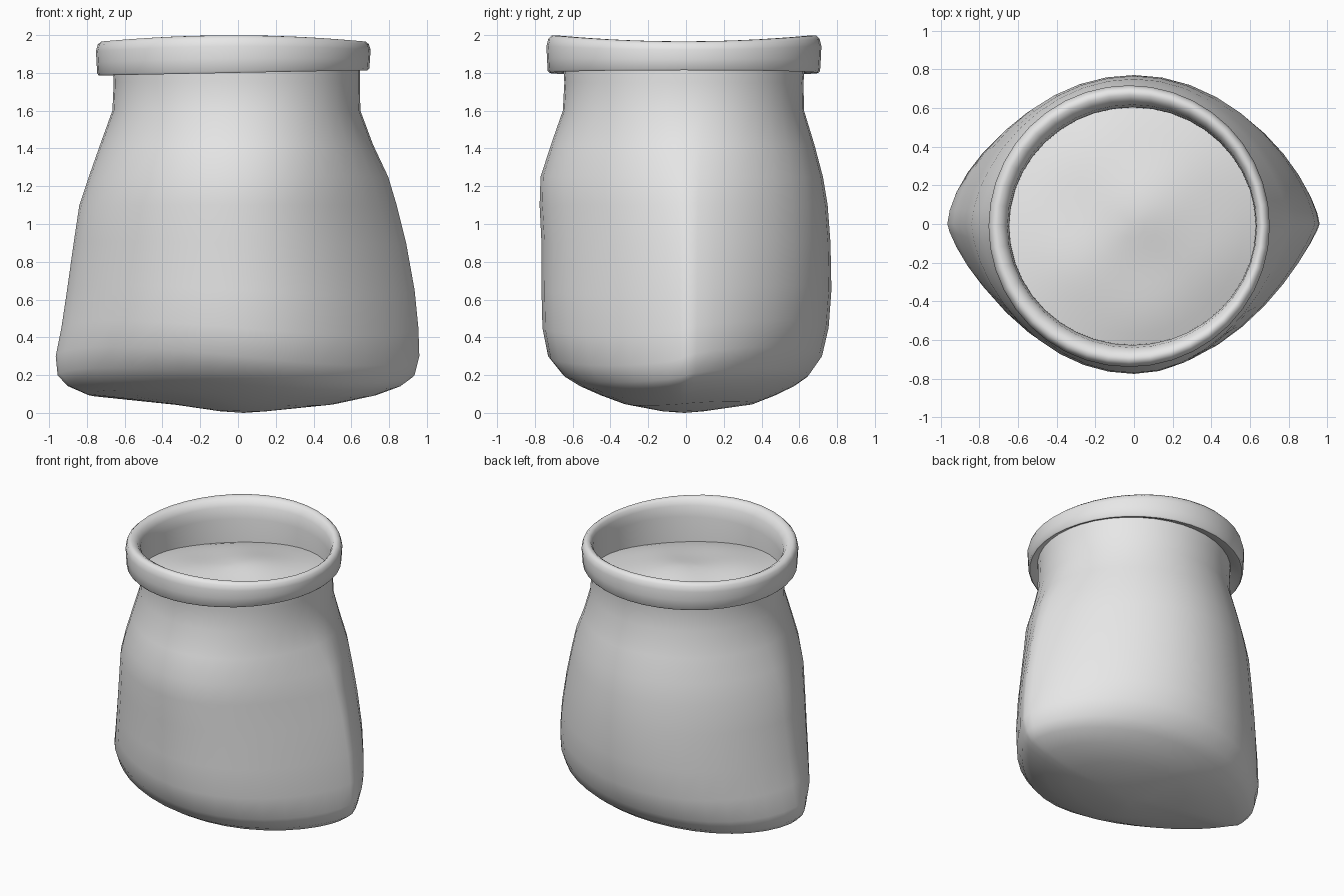
import bpy, bmesh, math

SEGMENTS = 40

old = bpy.data.objects.get("Cube")
if old:
    bpy.data.objects.remove(old, do_unlink=True)

cloth = bpy.data.materials.new("plain grey")
cloth.use_nodes = True
cloth.diffuse_color = (.8, .8, .8, 1)
cloth.node_tree.nodes["Principled BSDF"].inputs["Base Color"].default_value = (.8, .8, .8, 1)


def loft(name, rings, point, cap_start=None, cap_end=None):
    """Skin a stack of rings; point(ring, angle) gives each vertex."""
    bm = bmesh.new()
    angles = [math.tau * i / SEGMENTS for i in range(SEGMENTS)]
    loops = [[bm.verts.new(point(ring, a)) for a in angles] for ring in rings]
    for low, high in zip(loops, loops[1:]):
        for i in range(SEGMENTS):
            j = (i + 1) % SEGMENTS
            bm.faces.new((low[i], low[j], high[j], high[i]))
    for tip, loop, flip in ((cap_start, loops[0], True), (cap_end, loops[-1], False)):
        if tip:
            centre = bm.verts.new(tip)
            for i in range(SEGMENTS):
                pair = [loop[i], loop[(i + 1) % SEGMENTS]]
                bm.faces.new((pair[::-1] if flip else pair) + [centre])
    mesh = bpy.data.meshes.new(name)
    bm.to_mesh(mesh)
    bm.free()
    mesh.materials.append(cloth)
    obj = bpy.data.objects.new(name, mesh)
    bpy.context.collection.objects.link(obj)
    bpy.ops.object.select_all(action="DESELECT")
    obj.select_set(True)
    bpy.context.view_layer.objects.active = obj
    bpy.ops.object.shade_smooth_by_angle(angle=math.radians(50))
    return obj


# Sack body: height, reach left / right / front / back, roundness (2 is an ellipse)
body_rings = [
    (.01, .1, .16, .13, .1, 2),
    (.05, .35, .52, .33, .36, 1.6),
    (.1, .8, .74, .46, .48, 1.4),
    (.15, .91, .87, .57, .58, 1.3),
    (.2, .955, .935, .65, .65, 1.2),
    (.3, .965, .96, .73, .72, 1.18),
    (.45, .935, .955, .76, .755, 1.18),
    (.65, .905, .935, .765, .77, 1.18),
    (.9, .87, .89, .765, .765, 1.2),
    (1.1, .84, .84, .775, .75, 1.27),
    (1.25, .79, .795, .77, .725, 1.4),
    (1.42, .73, .715, .715, .68, 1.65),
    (1.6, .665, .648, .652, .625, 2),
    (1.75, .658, .645, .644, .622, 2),
    (1.9, .67, .648, .655, .635, 2),
]


def body_point(ring, a):
    z, left, right, front, back, power = ring
    c, s = math.cos(a), math.sin(a)
    # The stuffing fills the back and the right more than the front left
    if s > 0:
        fullness = .33 if c > 0 else .5
    else:
        fullness = 0 if c > 0 else .5 * min(z, 1)
    power += (2 - power) * fullness
    x = c * (right if c > 0 else left)
    y = math.copysign(abs(s) ** (2 / power), s) * (back if s > 0 else front)
    # The base sags diagonally
    sag = .07 * min(z / .3, 1) * max(0, 1 - z) * math.sin(2 * a)
    return x, y, z + sag


loft("sack_body", body_rings, body_point, cap_start=(.03, -.01, 0))

# Rolled cuff: half width, half depth, sideways shift, height; from
# underneath over the top and down inside
cuff_rings = [
    (.648, .63, -.01, 1.83), (.695, .69, -.02, 1.805), (.712, .712, -.025, 1.8),
    (.72, .721, -.025, 1.81), (.724, .725, -.025, 1.87), (.727, .728, -.025, 1.93),
    (.718, .718, -.025, 1.965), (.7, .7, -.025, 1.982), (.682, .678, -.022, 1.983),
    (.66, .652, -.015, 1.968), (.644, .628, -.01, 1.93), (.638, .615, -.008, 1.85),
    (.636, .613, -.008, 1.64),
]


def cuff_point(ring, a):
    width, depth, shift, z = ring
    high = min(max((z - 1.8) / .18, 0), 1)
    wave = -.016 * math.cos(2 * a) * high + .014 * math.cos(a) * (1 - high)
    return width * math.cos(a) + shift, depth * math.sin(a) - .011, z + wave


loft("rolled_cuff", cuff_rings, cuff_point)


# Lumpy filling inside the mouth, with its edge higher along one diagonal
def filling_point(reach, a):
    x, y = .638 * reach * math.cos(a), .615 * reach * math.sin(a)
    mound = .08 * (1 - reach ** 2)
    tilt = .035 * math.sin(2 * a) * reach ** 2
    lumps = .02 * math.sin(7 * x + 1) * math.cos(8 * y - 1) * (1 - reach)
    return x - .008, y - .011, 1.705 + mound + tilt + lumps


loft("sack_filling", [1 - .1 * i for i in range(10)], filling_point,
     cap_end=filling_point(0, 0))
